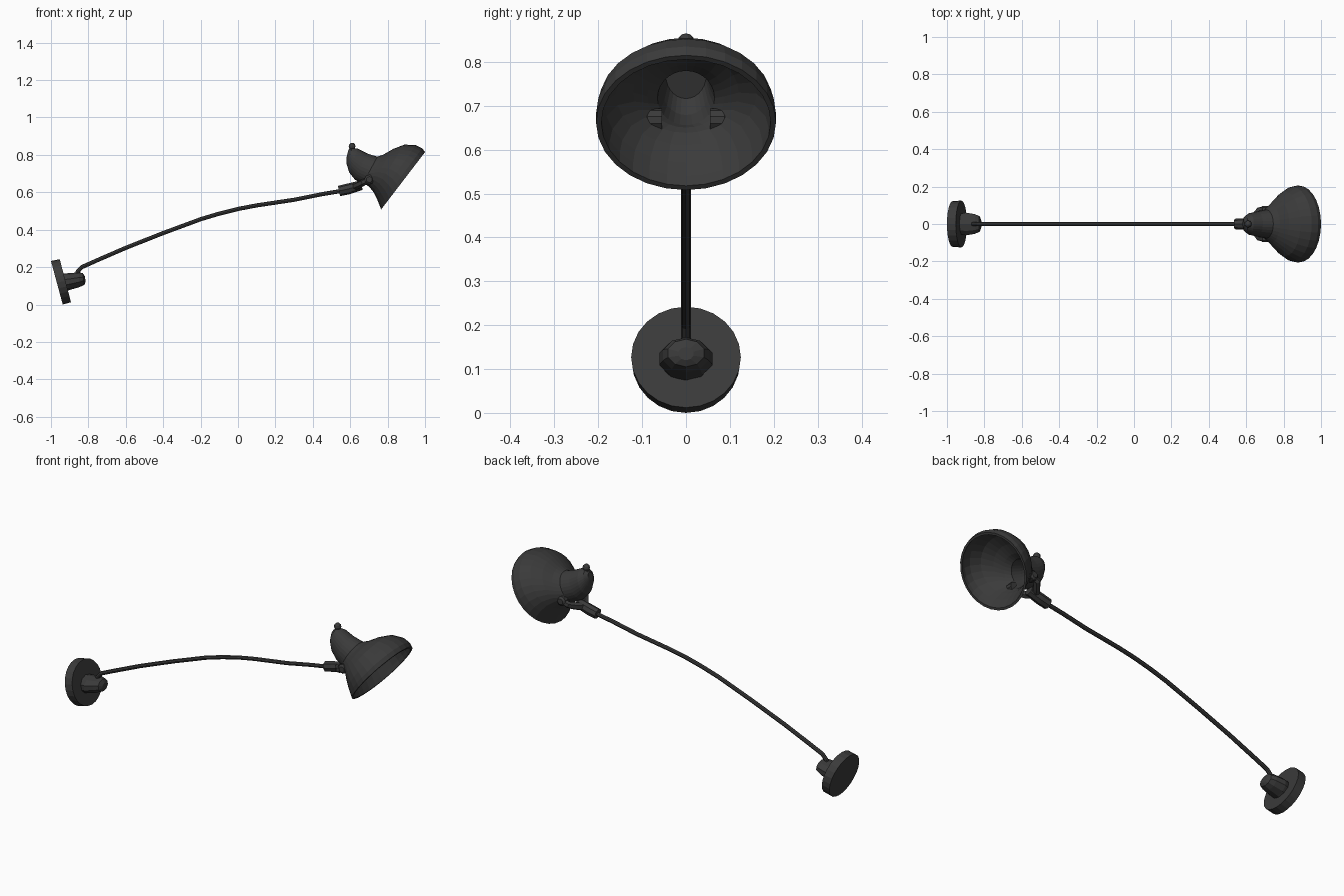
import bpy, bmesh, math
from mathutils import Vector

if "Cube" in bpy.data.objects:
    bpy.data.objects.remove(bpy.data.objects["Cube"])

metal = bpy.data.materials.new("charcoal_metal")
metal.diffuse_color = (0.043, 0.043, 0.043, 1)
metal.use_nodes = True
metal.node_tree.nodes["Principled BSDF"].inputs["Base Color"].default_value = metal.diffuse_color


def loft(name, rings, n):
    """Closed skin through elliptical rings (centre, half axis, half axis)."""
    bm = bmesh.new()
    loops = []
    for c, h, s in rings:
        loops.append([bm.verts.new(c + h * math.cos(2 * math.pi * i / n) + s * math.sin(2 * math.pi * i / n))
                      for i in range(n)])
    for a, b in zip(loops, loops[1:]):
        for i in range(n):
            j = (i + 1) % n
            bm.faces.new((a[i], a[j], b[j], b[i]))
    bm.faces.new(loops[0])
    bm.faces.new(loops[-1])
    bmesh.ops.recalc_face_normals(bm, faces=bm.faces)
    me = bpy.data.meshes.new(name)
    bm.to_mesh(me)
    bm.free()
    me.materials.append(metal)
    ob = bpy.data.objects.new(name, me)
    bpy.context.collection.objects.link(ob)
    return ob


def ring(ux, uz, lx, lz, w, t=0.0):
    """Ring from its upper and lower side-view points, half width w, shrunk by t."""
    up, lo = Vector((ux, 0, uz)), Vector((lx, 0, lz))
    h = (up - lo) / 2
    h *= max(h.length - t, 0.005) / h.length
    return (up + lo) / 2, h, Vector((0, max(w - t, 0.005), 0))


def tube(name, pts, radii, n):
    """Tube along a path with one radius per point."""
    pts = [Vector(p) for p in pts]
    rings = []
    for i, p in enumerate(pts):
        t = (pts[min(i + 1, len(pts) - 1)] - pts[max(i - 1, 0)]).normalized()
        s = t.cross(Vector((0, 0, 1))).normalized()
        rings.append((p, s.cross(t) * radii[i], s * radii[i]))
    return loft(name, rings, n)


# wall plate and its hub
loft("wall_plate", [ring(-1.0, .233, -.937, 0, .123), ring(-.953, .242, -.893, .012, .125)], 24)
loft("plate_hub", [ring(-.945, .165, -.92, .07, .055), ring(-.90, .168, -.90, .078, .064),
                   ring(-.85, .172, -.85, .092, .055), ring(-.83, .168, -.822, .105, .043),
                   ring(-.818, .15, -.815, .12, .018)], 10)

# long curved arm
arm = [(-.865, .15), (-.858, .175), (-.835, .2), (-.75, .238), (-.6, .303), (-.4, .382), (-.2, .456),
       (-.1, .486), (0, .511), (.1, .53), (.3, .56), (.45, .59), (.57, .61)]
tube("arm", [(x, 0, z) for x, z in arm], [.011] * len(arm), 8)

# socket at the arm end
tube("arm_socket", [(.54, 0, .607), (.59, 0, .618), (.66, 0, .638)], [.028, .029, .026], 8)

# fork and pivot screws on both sides
for side, y in (("left", -1), ("right", 1)):
    tube("fork_" + side, [(.62, 0, .628), (.645, .04 * y, .638), (.67, .074 * y, .652), (.705, .08 * y, .67)],
         [.02, .02, .018, .015], 6)
    tube("pivot_screw_" + side, [(.702, .055 * y, .668), (.702, .088 * y, .668), (.702, .097 * y, .668)],
         [.026, .026, .016], 10)

# hollow slanted shade, from rim to closed neck
profile = [
    (1.0, .815, .765, .508, .205), (.985, .835, .757, .53, .205), (.95, .852, .745, .56, .198),
    (.89, .855, .725, .60, .172), (.83, .832, .703, .628, .132), (.78, .803, .685, .64, .10),
    (.745, .79, .667, .645, .077), (.69, .808, .625, .668, .067), (.64, .833, .595, .705, .058),
    (.61, .837, .581, .75, .042), (.59, .825, .58, .785, .02)]
outer = [ring(*p) for p in profile]
inner = [ring(*p, t=.012) for p in profile[:9]]
loft("lamp_shade", inner[::-1] + outer, 28)

# small switch knob on the neck
tube("knob_stem", [(.60, 0, .815), (.612, 0, .845)], [.012, .012], 8)
bpy.ops.mesh.primitive_uv_sphere_add(segments=10, ring_count=6, radius=.019, location=(.61, 0, .846))
bpy.context.object.name = "switch_knob"
bpy.context.object.data.materials.append(metal)
